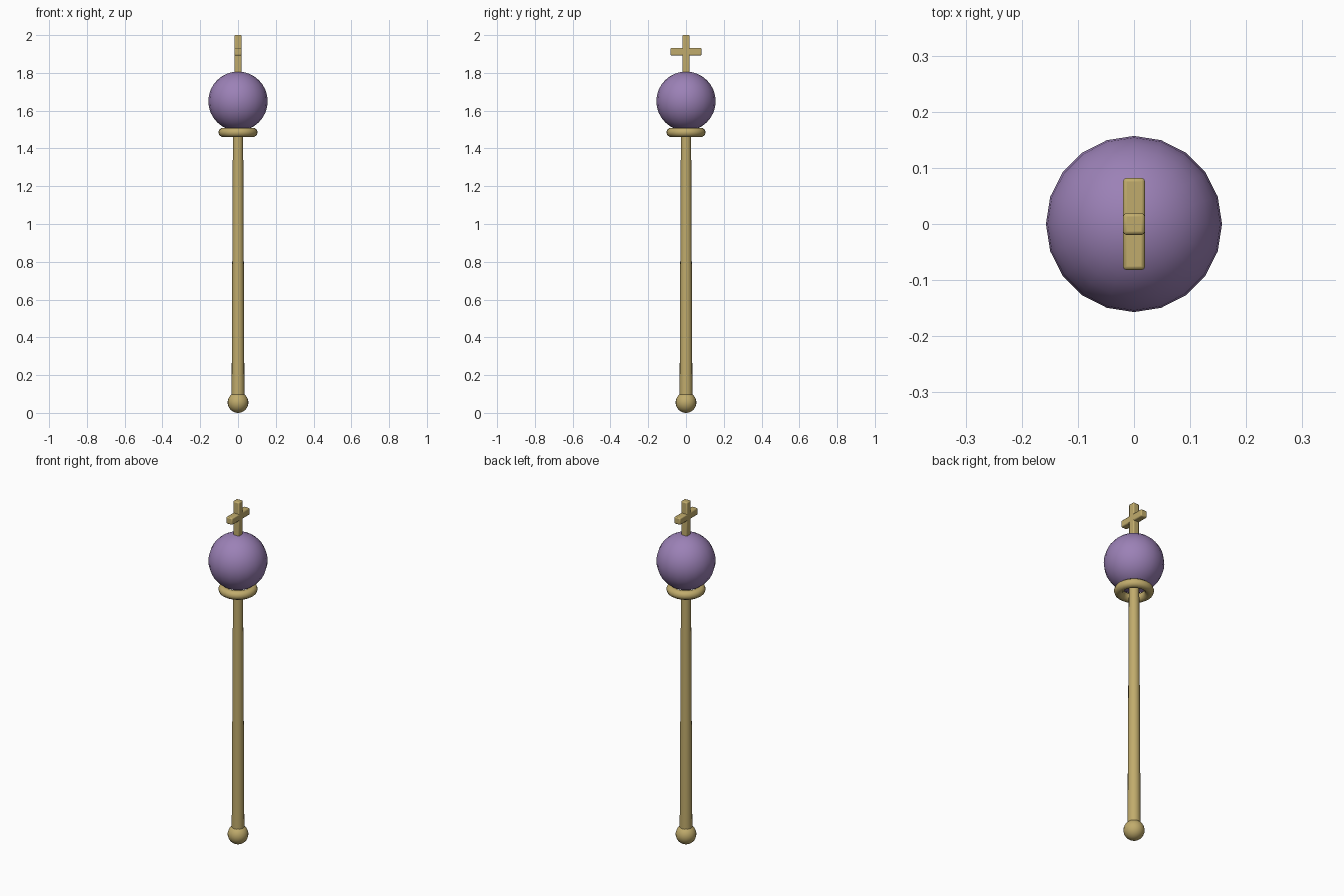
import bpy
from math import radians

cube = bpy.data.objects.get("Cube")
if cube:
    bpy.data.objects.remove(cube, do_unlink=True)


def make_material(name, rgb):
    mat = bpy.data.materials.new(name)
    mat.use_nodes = True
    mat.diffuse_color = (*rgb, 1)
    mat.node_tree.nodes["Principled BSDF"].inputs["Base Color"].default_value = (*rgb, 1)
    return mat


gold = make_material("gold", (0.53, 0.41, 0.15))
purple = make_material("purple", (0.33, 0.22, 0.47))


def finish(name, mat):
    """Name the active object, colour it and smooth it."""
    obj = bpy.context.object
    obj.name = name
    obj.data.materials.append(mat)
    bpy.ops.object.shade_smooth_by_angle(angle=radians(40))
    return obj


def ball(name, radius, z, mat):
    bpy.ops.mesh.primitive_uv_sphere_add(segments=20, ring_count=16, radius=radius, location=(0, 0, z))
    finish(name, mat)


def bar(name, size, z):
    """Box with softened edges."""
    bpy.ops.mesh.primitive_cube_add(size=1, location=(0, 0, z))
    bpy.context.object.scale = size
    bpy.ops.object.transform_apply(location=False, rotation=False, scale=True)
    obj = finish(name, gold)
    bevel = obj.modifiers.new("soft_edges", "BEVEL")
    bevel.width = 0.006
    bevel.segments = 2


# Rounded foot of the staff
ball("foot_knob", 0.055, 0.055, gold)

# Slightly tapering shaft
bottom, top = 0.08, 1.5
bpy.ops.mesh.primitive_cone_add(vertices=16, radius1=0.034, radius2=0.027,
                                depth=top - bottom, location=(0, 0, (top + bottom) / 2))
finish("shaft", gold)

# Collar ring under the orb
bpy.ops.mesh.primitive_torus_add(major_segments=24, minor_segments=10, major_radius=0.079,
                                 minor_radius=0.025, location=(0, 0, 1.485))
finish("collar_ring", gold)

# Orb
ball("orb", 0.157, 1.65, purple)

# Cross on top, arms running front to back
bar("cross_upright", (0.039, 0.039, 0.22), 1.89)
bar("cross_arms", (0.039, 0.164, 0.04), 1.912)
